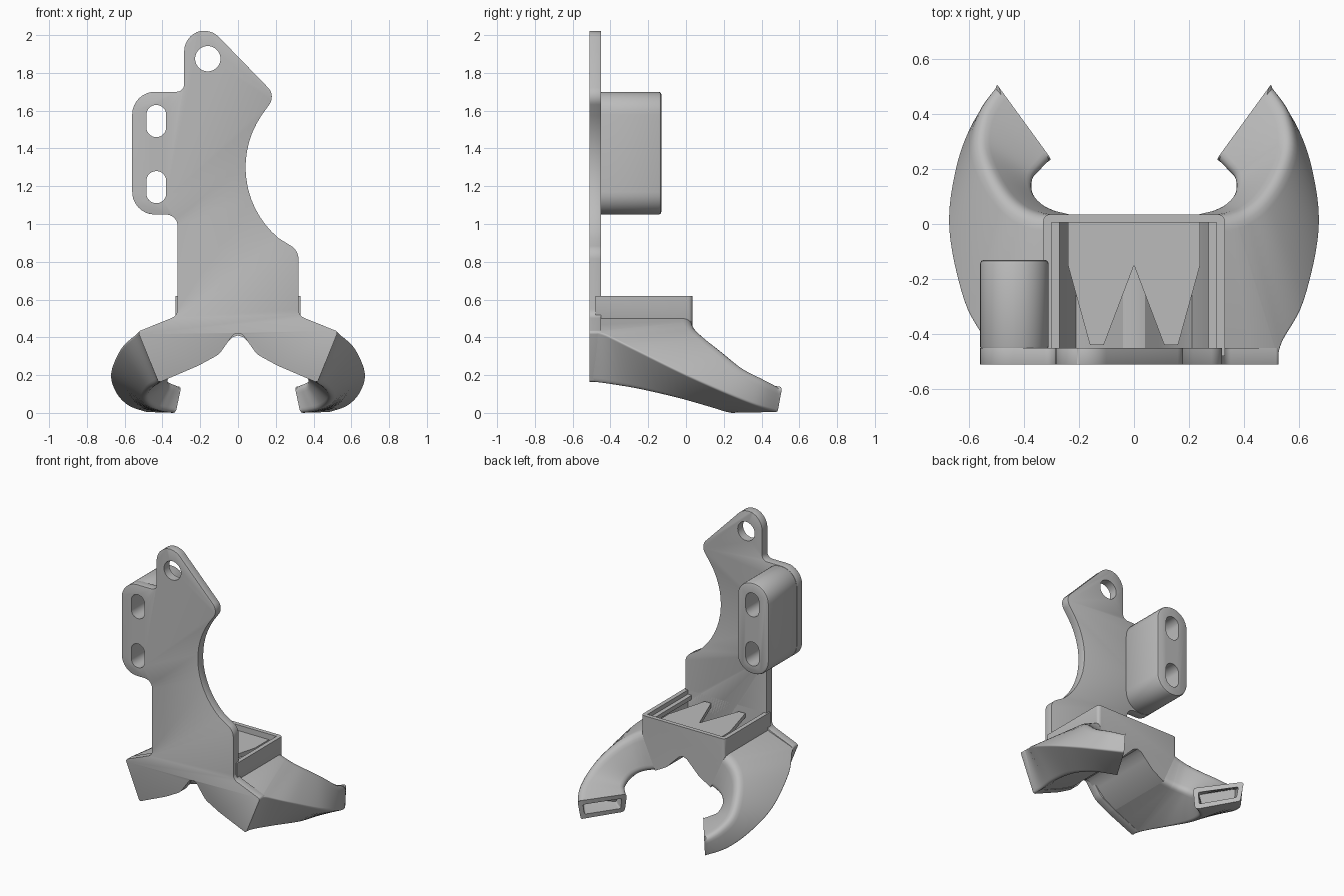
import bpy, bmesh, math
from mathutils import Vector

cube = bpy.data.objects.get("Cube")
if cube:
    bpy.data.objects.remove(cube)

grey = bpy.data.materials.new("grey plastic")
grey.use_nodes = True
grey.diffuse_color = (0.5, 0.5, 0.5, 1)
grey.node_tree.nodes["Principled BSDF"].inputs["Base Color"].default_value = (0.5, 0.5, 0.5, 1)


def finish(name, bm):
    bmesh.ops.recalc_face_normals(bm, faces=bm.faces)
    me = bpy.data.meshes.new(name)
    bm.to_mesh(me)
    bm.free()
    me.materials.append(grey)
    ob = bpy.data.objects.new(name, me)
    bpy.context.collection.objects.link(ob)
    return ob


def activate(ob):
    bpy.ops.object.select_all(action='DESELECT')
    ob.select_set(True)
    bpy.context.view_layer.objects.active = ob


def add_mod(ob, kind, **settings):
    activate(ob)
    mod = ob.modifiers.new(kind.title(), kind)
    for key, value in settings.items():
        setattr(mod, key, value)
    bpy.ops.object.modifier_apply(modifier=mod.name)


def cut(ob, cutter):
    cutter.hide_render = True
    add_mod(ob, 'BOOLEAN', operation='DIFFERENCE', object=cutter, solver='EXACT')


def smooth(ob, angle=30):
    activate(ob)
    bpy.ops.object.shade_smooth_by_angle(angle=math.radians(angle))


def rounded(corners, steps=8):
    """Outline with each corner (u, v, radius) turned into an arc."""
    out = []
    for i, (u, v, r) in enumerate(corners):
        p = Vector((u, v))
        if r == 0:
            out.append(p)
            continue
        a = (Vector(corners[i - 1][:2]) - p).normalized()
        b = (Vector(corners[(i + 1) % len(corners)][:2]) - p).normalized()
        half = a.angle(b) / 2
        centre = p + (a + b).normalized() * (r / math.sin(half))
        start = p + a * (r / math.tan(half)) - centre
        end = p + b * (r / math.tan(half)) - centre
        a0 = math.atan2(start.y, start.x)
        turn = (math.atan2(end.y, end.x) - a0 + math.pi) % math.tau - math.pi
        for k in range(steps + 1):
            t = a0 + turn * k / steps
            out.append(centre + Vector((math.cos(t), math.sin(t))) * r)
    return out


def prism(name, pts, lo, hi, axis='Y'):
    bm = bmesh.new()
    place = (lambda p, h: (p[0], h, p[1])) if axis == 'Y' else (lambda p, h: (p[0], p[1], h))
    low = [bm.verts.new(place(p, lo)) for p in pts]
    high = [bm.verts.new(place(p, hi)) for p in pts]
    bm.faces.new(low)
    bm.faces.new(high)
    for i in range(len(pts)):
        j = (i + 1) % len(pts)
        bm.faces.new((low[i], low[j], high[j], high[i]))
    return finish(name, bm)


def box_outline(x0, x1, z0, z1, r):
    return rounded([(x0, z0, r), (x1, z0, r), (x1, z1, r), (x0, z1, r)])


# Mounting plate outline: right foot, fan clearance arc, top lug, slotted ear, left foot
arc = [(0.53 + 0.49 * math.cos(math.radians(a)), 1.3 + 0.49 * math.sin(math.radians(a)), 0)
       for a in range(230, 140, -6)]
foot = [(0.10, 0.31, 0.1), (0.21, 0.25, 0.15), (0.42, 0.16, 0.015), (0.53, 0.43, 0.015), (0.32, 0.515, 0.05)]
left_foot = [(-x, z, r) for x, z, r in reversed(foot)]
outline = ([(0, 0.45, 0.04)] + foot + [(0.32, 0.86, 0.08)] + arc +
           [(0.2, 1.68, 0.07), (-0.145, 2.035, 0.11), (-0.285, 2.0, 0.11), (-0.285, 1.7, 0.04),
            (-0.56, 1.7, 0.12), (-0.56, 1.05, 0.12), (-0.32, 1.05, 0.06)] + left_foot)
plate = prism("mounting_plate", rounded(outline), -0.51, -0.45)
add_mod(plate, 'BEVEL', width=0.013, segments=2, limit_method='ANGLE', angle_limit=math.radians(45))

# Slotted spacer block behind the ear
block = prism("spacer_block", box_outline(-0.56, -0.31, 1.05, 1.70, 0.12), -0.46, -0.13)
add_mod(block, 'BEVEL', width=0.015, segments=2, limit_method='ANGLE', angle_limit=math.radians(45))

# Screw hole and slots
hole_pts = [(-0.16 + 0.067 * math.cos(i * math.tau / 40), 1.875 + 0.067 * math.sin(i * math.tau / 40))
            for i in range(40)]
cutters = [prism("hole_cutter", hole_pts, -0.8, 0.2)]
for z in (1.11, 1.46):
    cutters.append(prism("slot_cutter", box_outline(-0.485, -0.38, z, z + 0.17, 0.052), -0.8, 0.2))
for c in cutters:
    cut(plate, c)
for c in cutters[1:]:
    cut(block, c)

# Open-topped inlet box with a forked underside
half = [(0.33, 0.62), (0.33, 0.5), (0.22, 0.25), (0.13, 0.3), (0.07, 0.36), (0.03, 0.4)]
inlet = prism("inlet_box", half + [(0, 0.41)] + [(-x, z) for x, z in reversed(half)], -0.48, 0.035)
bm = bmesh.new()
bm.from_mesh(inlet.data)
corners = [e for e in bm.edges if all(v.co.y > 0 and abs(v.co.x) > 0.32 for v in e.verts)
           and abs(e.verts[0].co.z - e.verts[1].co.z) > 0.1]
side = [e for e in corners if abs(e.verts[0].co.x - e.verts[1].co.x) < 0.01]
bmesh.ops.bevel(bm, geom=side, offset=0.025, segments=4, affect='EDGES', profile=0.5)
bm.to_mesh(inlet.data)
bm.free()
inner = [(0.3, 0.8), (0.3, 0.5), (0.21, 0.29), (0.14, 0.33), (0.09, 0.38), (0.04, 0.43)]
cavity = prism("cavity_cutter", inner + [(0, 0.44)] + [(-x, z) for x, z in reversed(inner)], -0.45, 0.005)
cutters.append(cavity)
cut(inlet, cavity)

# Toothed air splitter and ledges inside the inlet
tooth = [(0.24, 0.01), (0.24, -0.15), (0.16, -0.44), (0.11, -0.44)]
prism("air_splitter", tooth + [(0, -0.15)] + [(-x, y) for x, y in reversed(tooth)], 0.55, 0.58, 'Z')
for s in (-1, 1):
    prism("inlet_ledge", [(s * 0.27, -0.46), (s * 0.31, -0.46), (s * 0.31, 0.02), (s * 0.27, 0.02)],
          0.56, 0.59, 'Z')

# Curved nozzle arms: four rails twisting from the inlet side to the outlet
rails = [
    [(.33, .035, .5), (.36, .04, .485), (.41, .06, .455), (.47, .11, .41),
     (.53, .2, .34), (.57, .31, .25), (.555, .42, .19), (.5, .51, .14)],
    [(.33, -.495, .5), (.525, -.495, .43), (.54, -.43, .415), (.62, -.28, .34),
     (.675, -.02, .21), (.65, .2, .11), (.585, .37, .04), (.49, .485, .005)],
    [(.22, -.495, .25), (.42, -.495, .16), (.43, -.42, .15), (.47, -.25, .12),
     (.49, -.04, .07), (.45, .12, .025), (.385, .19, .005), (.33, .22, 0)],
    [(.22, .035, .25), (.28, .05, .235), (.32, .07, .22), (.35, .1, .2),
     (.36, .13, .18), (.355, .17, .16), (.33, .2, .15), (.3, .235, .14)],
]
rails = [[Vector(p) for p in rail] for rail in rails]
radii = (0.06, 0.012, 0.03, 0.04)


def rail_point(rail, t):
    i = min(int(t), 6)
    f = t - i
    p1, p2 = rail[i], rail[i + 1]
    if i == 0:
        return p1.lerp(p2, f)
    p0 = rail[i - 1] if i > 1 else p1
    p3 = rail[min(i + 2, 7)]
    return 0.5 * (2 * p1 + (p2 - p0) * f + (2 * p0 - 5 * p1 + 4 * p2 - p3) * f * f
                  + (3 * p1 - p0 - 3 * p2 + p3) * f ** 3)


def section(t, inset=0.0):
    quad = [rail_point(rail, t) for rail in rails]
    ring = []
    if inset:
        quad = [p + inset * ((quad[i - 1] - p).normalized() + (quad[(i + 1) % 4] - p).normalized())
                for i, p in enumerate(quad)]
    for i, p in enumerate(quad):
        a, b = quad[i - 1] - p, quad[(i + 1) % 4] - p
        r = 0.012 if inset else min(radii[i], 0.025 if t > 6.9 else 1)
        a = p + a.normalized() * min(r, a.length * 0.35)
        b = p + b.normalized() * min(r, b.length * 0.35)
        for k in range(6):
            f = k / 5
            ring.append(a * (1 - f) ** 2 + p * 2 * f * (1 - f) + b * f * f)
    return ring


bm = bmesh.new()
steps = [0, 0.5] + [1 + k / 6 for k in range(37)]
rings = [section(t) for t in steps] + [section(t, 0.032) for t in (7, 6.6, 6.2, 5.8)]
loops = [[bm.verts.new(p) for p in ring] for ring in rings]
for a, b in zip(loops, loops[1:]):
    for i in range(len(a)):
        j = (i + 1) % len(a)
        bm.faces.new((a[i], a[j], b[j], b[i]))
bm.faces.new(loops[0])
bm.faces.new(loops[-1])
arms = finish("nozzle_arms", bm)
add_mod(arms, 'MIRROR', use_clip=False, use_mirror_merge=False)

for c in cutters:
    bpy.data.objects.remove(c)
for ob in (plate, block, inlet, arms):
    smooth(ob)
